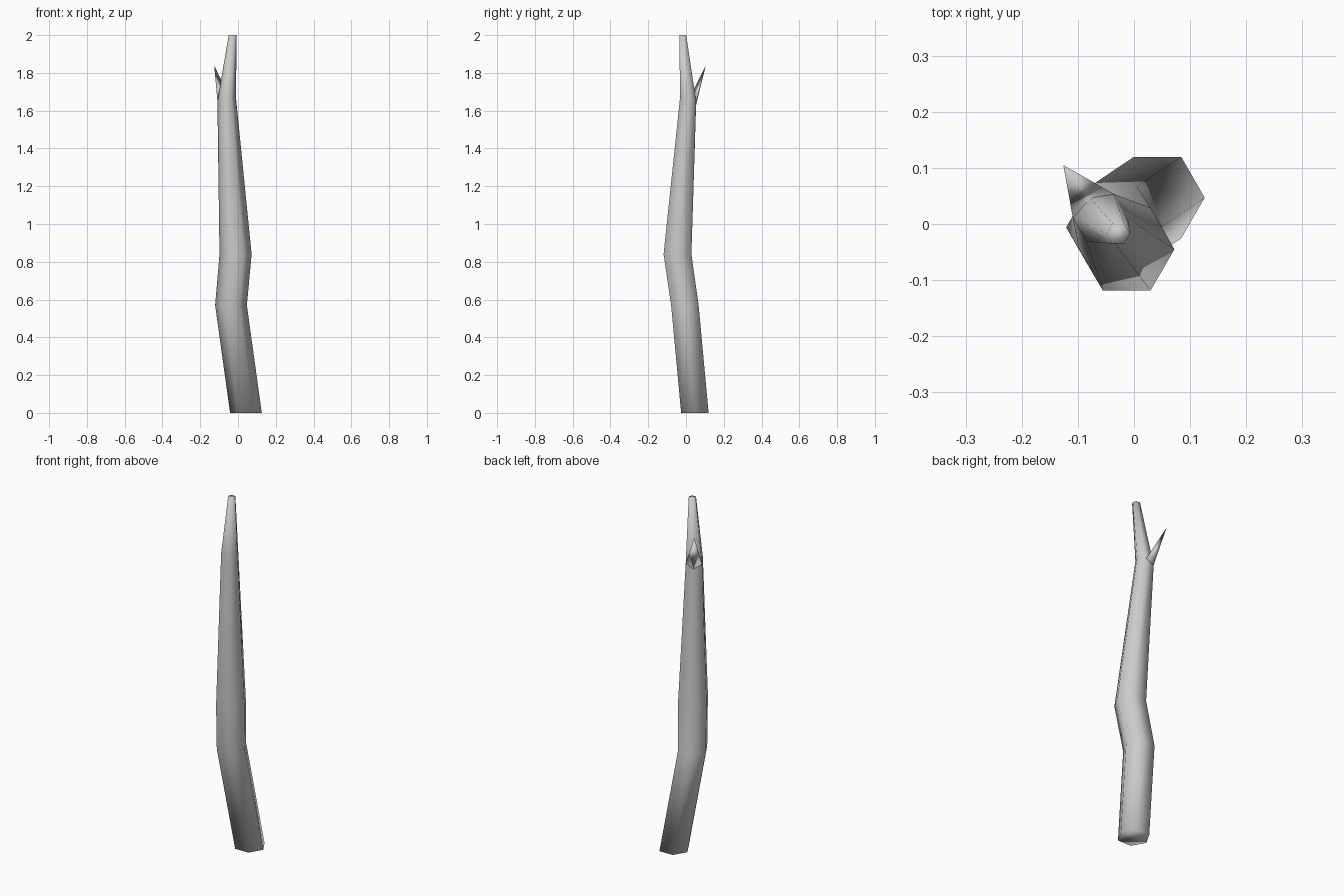
import bpy, math

if "Cube" in bpy.data.objects:
    bpy.data.objects.remove(bpy.data.objects["Cube"])


def make_object(name, verts, faces):
    mesh = bpy.data.meshes.new(name)
    mesh.from_pydata(verts, [], faces)
    mesh.validate()
    mesh.shade_smooth()
    obj = bpy.data.objects.new(name, mesh)
    bpy.context.collection.objects.link(obj)
    return obj


SIDES = 6


def ring(cx, cy, z, r, dip=0.0):
    """Hexagon with corners on +x and -x; dip lowers it towards the back left."""
    pts = []
    for i in range(SIDES):
        a = math.tau * i / SIDES
        drop = dip * max(0.0, math.cos(a - math.radians(120)))
        pts.append((cx + r * math.cos(a), cy + r * math.sin(a), z - drop))
    return pts


# Crooked tapering trunk: x, y, z, radius, dip
rings = [
    ring(0.042, 0.047, 0.0, 0.084),
    ring(-0.037, -0.006, 0.57, 0.084),
    ring(-0.013, -0.045, 0.84, 0.085),
    ring(-0.060, 0.011, 1.67, 0.049, 0.04),
    ring(-0.028, -0.017, 2.0, 0.021),
]
verts = [p for r in rings for p in r]
faces = [tuple(reversed(range(SIDES)))]
for k in range(len(rings) - 1):
    for i in range(SIDES):
        j = (i + 1) % SIDES
        a, b = k * SIDES, (k + 1) * SIDES
        faces.append((a + i, a + j, b + j, b + i))
top = (len(rings) - 1) * SIDES
faces.append(tuple(range(top, top + SIDES)))
make_object("trunk", verts, faces)

# Broken splinter growing from the two back left sides of the upper ring
back_right, back_left, left = rings[3][1:4]
tip = (-0.126, 0.105, 1.84)
make_object("splinter", [back_right, back_left, left, tip],
            [(0, 1, 3), (1, 2, 3), (2, 0, 3), (0, 2, 1)])
